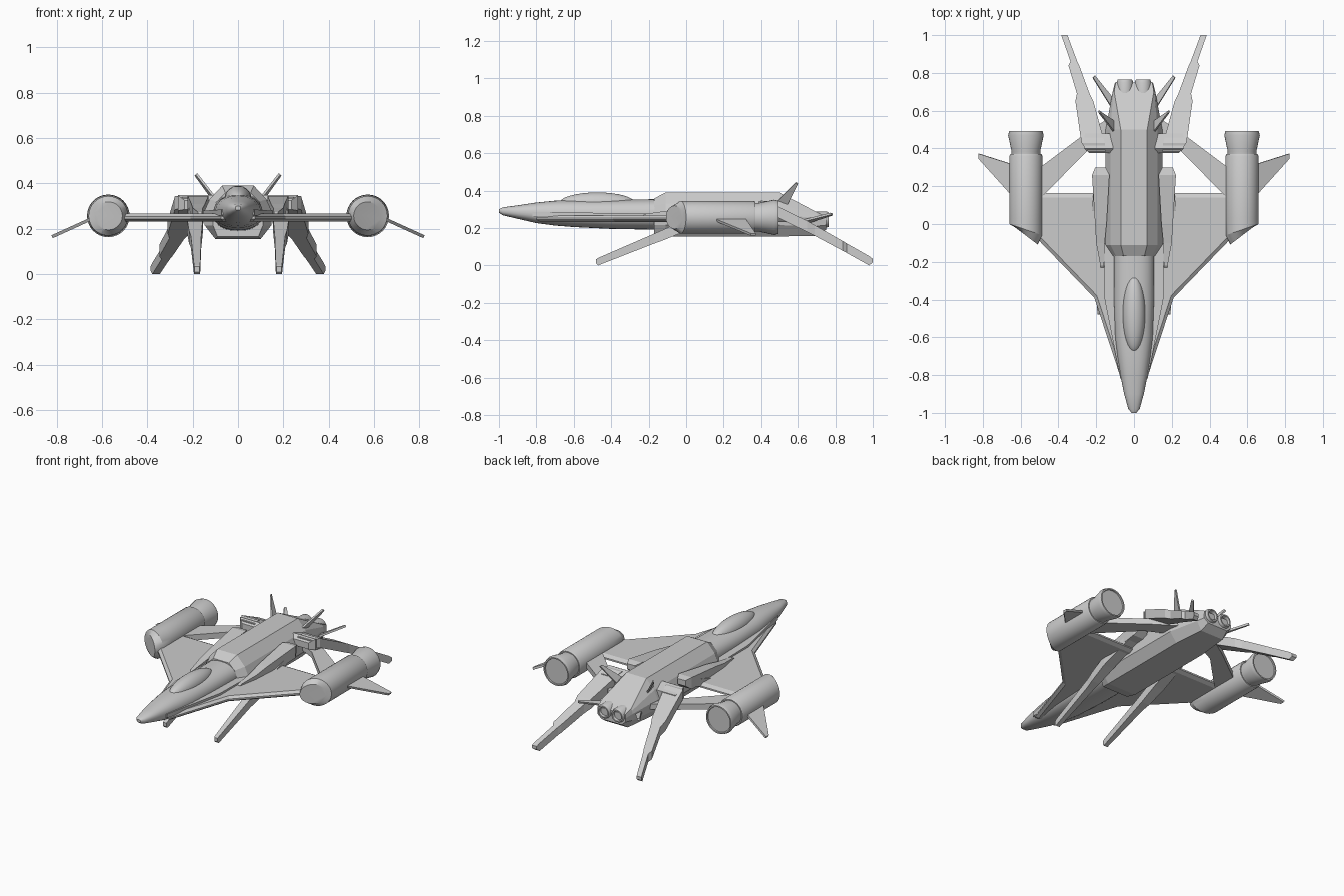
import bpy, bmesh, math
from mathutils import Vector

if "Cube" in bpy.data.objects:
    bpy.data.objects.remove(bpy.data.objects["Cube"])


def finish(name, bm, mirror=False, smooth=False):
    bmesh.ops.recalc_face_normals(bm, faces=bm.faces)
    mesh = bpy.data.meshes.new(name)
    bm.to_mesh(mesh)
    bm.free()
    if smooth:
        for p in mesh.polygons:
            p.use_smooth = True
        mesh.set_sharp_from_angle(angle=math.radians(28))
    ob = bpy.data.objects.new(name, mesh)
    bpy.context.collection.objects.link(ob)
    if mirror:
        ob.modifiers.new("mirror", 'MIRROR').use_mirror_merge = False
    return ob


def loft(name, rings, mirror=False, smooth=False):
    """Skin a list of equal-length closed rings and cap both ends."""
    bm = bmesh.new()
    vs = [[bm.verts.new(p) for p in r] for r in rings]
    n = len(vs[0])
    for a, b in zip(vs, vs[1:]):
        for i in range(n):
            j = (i + 1) % n
            bm.faces.new((a[i], a[j], b[j], b[i]))
    bm.faces.new(vs[0])
    bm.faces.new(vs[-1])
    return finish(name, bm, mirror, smooth)


def blade(name, pts, t):
    """Flat plate of thickness t through a planar outline, mirrored in x."""
    p = [Vector(q) for q in pts]
    n = (p[1] - p[0]).cross(p[2] - p[0]).normalized() * t / 2
    return loft(name, [[q - n for q in p], [q + n for q in p]], True)


def bar(name, sections):
    """Mirrored bar from (y, x inner, x outer, z top, z bottom) sections."""
    return loft(name, [[(xi, y, zt), (xo, y, zt), (xo, y, zb), (xi, y, zb)]
                       for y, xi, xo, zt, zb in sections], True)


def tube(name, cx, cz, sections, n=32):
    """Mirrored round tube from (y, radius, front slant) sections."""
    rings = []
    for y, r, s in sections:
        rings.append([(cx + r * math.cos(a), y + s * r * math.cos(a), cz + r * math.sin(a))
                      for a in (2 * math.pi * i / n for i in range(n))])
    return loft(name, rings, True, True)


# Nose fuselage: (y, half width, centre z, height above, depth below)
def nose_ring(y, w, zc, up, dn, n=28):
    ring = []
    for i in range(n):
        a = 2 * math.pi * i / n
        c, s = math.cos(a), math.sin(a)
        ring.append((w * math.copysign(abs(c) ** 0.85, c), y,
                     zc + (up if s > 0 else dn) * math.copysign(abs(s) ** 0.85, s)))
    return ring


loft("nose_fuselage", [nose_ring(*s) for s in (
    (-1.0, .012, .292, .008, .010), (-.98, .030, .290, .020, .022),
    (-.9, .052, .285, .036, .036), (-.8, .072, .278, .058, .052),
    (-.7, .088, .272, .074, .059), (-.6, .100, .27, .079, .065),
    (-.4, .107, .27, .080, .075), (-.1, .108, .27, .085, .080))], smooth=True)

# Canopy bubble
bpy.ops.mesh.primitive_uv_sphere_add(segments=32, ring_count=16, location=(0, -.475, .33))
canopy = bpy.context.object
canopy.name = "canopy"
canopy.scale = (.06, .205, .06)
bpy.ops.object.shade_smooth()


# Main body with chamfered front and sloped tail, from half profiles
def body_ring(y, half):
    return [(x, y, z) for x, z in half] + [(-x, y, z) for x, z in reversed(half)]


full = [(.07, .39), (.125, .33), (.15, .275), (.147, .215), (.10, .155)]
loft("main_body", [
    body_ring(-.17, [(.055, .358), (.095, .32), (.11, .275), (.11, .215), (.09, .165)]),
    body_ring(-.11, full), body_ring(.5, full),
    body_ring(.70, [(.105, .285), (.109, .27), (.113, .25), (.112, .21), (.08, .157)]),
    body_ring(.75, [(.097, .262), (.099, .25), (.10, .24), (.10, .215), (.07, .19)])])

# Twin tail nozzles
tube("tail_nozzle", .048, .245, [(.66, .044, 0), (.75, .044, 0), (.765, .038, 0),
                                 (.765, .030, 0), (.74, .025, 0)], 24)


# Delta wing with strake and bevelled edges
def wing_ring(e, z):
    return [(.03, -.80 + e, z), (.075 - e / 3, -.80 + e, z), (.21 - e / 2, -.39 + e / 2, z),
            (.50, -.09 + e, z), (.50, .165 - e, z), (.03, .165 - e, z)]


loft("delta_wing", [wing_ring(.025, .232), wing_ring(0, .244),
                    wing_ring(0, .254), wing_ring(.025, .267)], True)
# Raised strake along the nose
bar("nose_strake", [(-.82, .04, .072, .285, .26), (-.4, .06, .155, .28, .24),
                    (-.1, .06, .155, .275, .24)])

# Engine pods with slanted intakes and flared exhausts
tube("engine_pod", .572, .257, [(-.061, .062, .76), (-.03, .087, .34), (.03, .087, 0),
                                (.36, .087, 0), (.37, .082, 0)])
tube("engine_exhaust", .572, .257, [(.36, .076, 0), (.385, .076, 0), (.47, .094, 0),
                                    (.492, .088, 0), (.492, .080, 0), (.485, .078, 0)])

# Drooping fins outside the pods
blade("pod_fin", [(.64, .145, .247), (.64, .315, .247), (.82, .372, .165), (.82, .345, .165)], .014)

# Swept struts from body to pods
blade("pod_strut", [(.51, .12, .25), (.51, .29, .25), (.27, .47, .25),
                    (.12, .57, .25), (.12, .45, .25), (.25, .385, .25)], .036)

# Rear legs, with their shoulders
bar("rear_leg", [(.385, .15, .245, .34, .29), (.43, .155, .278, .345, .285),
                 (.65, .215, .31, .238, .178), (.69, .235, .302, .215, .158),
                 (.84, .29, .347, .13, .078), (.86, .30, .336, .118, .067),
                 (.98, .345, .378, .05, .0), (1.0, .352, .385, .035, .015)])
bar("rear_shoulder", [(.375, .11, .235, .325, .285), (.40, .11, .265, .348, .28),
                      (.48, .11, .26, .325, .26)])

# Front legs reaching forward beneath the wing
bar("front_leg", [(.28, .15, .21, .335, .295), (.0, .155, .225, .245, .185),
                  (-.12, .16, .216, .192, .135), (-.17, .162, .208, .17, .117),
                  (-.47, .167, .194, .04, .0), (-.48, .169, .192, .033, .01)])
# Leg fairings above the wing
bar("leg_fairing", [(.30, .15, .205, .335, .30), (.26, .13, .222, .345, .27),
                    (.0, .145, .206, .31, .25), (-.1, .155, .20, .292, .25),
                    (-.22, .158, .178, .275, .25), (-.23, .16, .176, .268, .25)])

# Upright and rear tail fins
blade("upper_tail_fin", [(.10, .48, .335), (.10, .54, .315), (.187, .60, .436), (.183, .588, .442)], .010)
blade("rear_tail_fin", [(.09, .57, .225), (.09, .64, .225), (.207, .785, .272), (.218, .775, .276)], .012)
